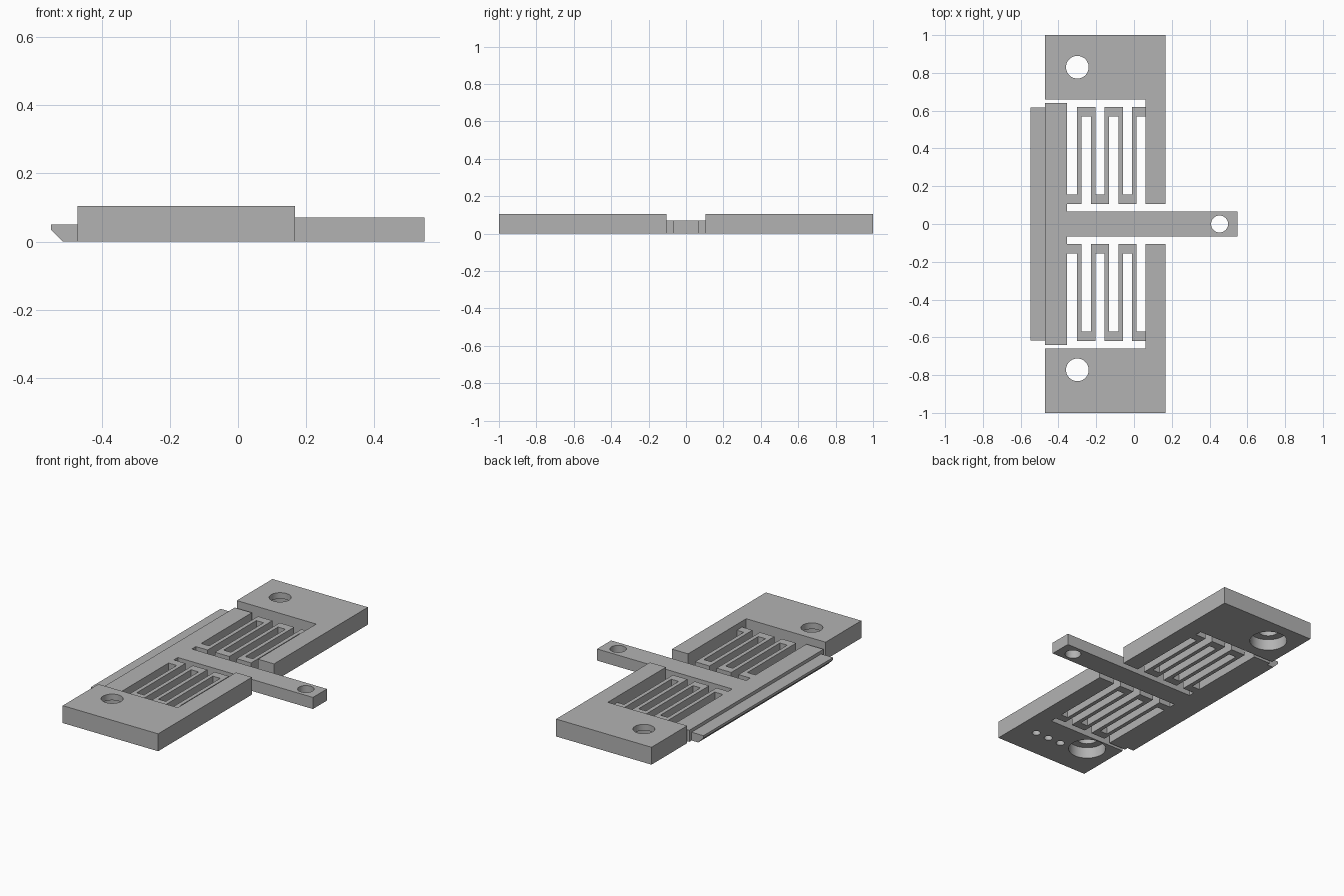
import bpy
import bmesh
from mathutils import Matrix

if "Cube" in bpy.data.objects:
    bpy.data.objects.remove(bpy.data.objects["Cube"], do_unlink=True)

grey = bpy.data.materials.new("plain_grey")
grey.use_nodes = True
grey.diffuse_color = (0.45, 0.45, 0.45, 1)
grey.node_tree.nodes["Principled BSDF"].inputs["Base Color"].default_value = grey.diffuse_color

FRAME_H, SLIDE_H = 0.105, 0.07
EDGE_X, ARM_X = -0.355, 0.06      # slider inner edge, frame arm inner edge


def prism(name, outline, vector, place):
    """Extrude a closed 2D outline; place maps its points into 3D."""
    bm = bmesh.new()
    face = bm.faces.new([bm.verts.new(place(a, b)) for a, b in outline])
    top = bmesh.ops.extrude_face_region(bm, geom=[face])
    verts = [v for v in top["geom"] if isinstance(v, bmesh.types.BMVert)]
    bmesh.ops.translate(bm, verts=verts, vec=vector)
    bmesh.ops.recalc_face_normals(bm, faces=bm.faces)
    return finish(name, bm)


def finish(name, bm):
    mesh = bpy.data.meshes.new(name)
    bm.to_mesh(mesh)
    bm.free()
    mesh.materials.append(grey)
    obj = bpy.data.objects.new(name, mesh)
    bpy.context.collection.objects.link(obj)
    return obj


def slab(name, outline, height):
    return prism(name, outline, (0, 0, height), lambda x, y: (x, y, 0))


def drill(obj, x, y, radius, top):
    """Cut a round hole from below the part up to the given height."""
    bottom = -0.05
    bm = bmesh.new()
    bmesh.ops.create_cone(bm, cap_ends=True, segments=48, radius1=radius, radius2=radius,
                          depth=top - bottom,
                          matrix=Matrix.Translation((x, y, (top + bottom) / 2)))
    cutter = finish("hole_cutter", bm)
    cutter.hide_render = True
    mod = obj.modifiers.new("hole", 'BOOLEAN')
    mod.operation, mod.solver, mod.object = 'DIFFERENCE', 'EXACT', cutter
    activate(obj)
    bpy.ops.object.modifier_apply(modifier=mod.name)
    bpy.data.objects.remove(cutter, do_unlink=True)


def activate(obj):
    bpy.ops.object.select_all(action='DESELECT')
    obj.select_set(True)
    bpy.context.view_layer.objects.active = obj


# Zigzag spring outline: upper edge out, lower edge back
low, high, turn, beam = 0.105, 0.62, 0.05, 0.024
upper, lower = [(EDGE_X, low + turn)], [(EDGE_X, low)]
for i in range(5):
    x = -0.301 + 0.0727 * i
    if i % 2 == 0:
        upper += [(x, low + turn), (x, high)]
        lower += [(x + beam, low), (x + beam, high - turn)]
    else:
        upper += [(x + beam, high), (x + beam, low + turn)]
        lower += [(x, high - turn), (x, low)]
upper.append((ARM_X, high))
lower.append((ARM_X, high - turn))
spring = upper + lower[::-1]

# L-shaped end frames with counterbored screw holes, and their springs
l_shape = [(-0.47, 1), (0.167, 1), (0.167, 0.105), (ARM_X, 0.105), (ARM_X, 0.66), (-0.47, 0.66)]
frames = []
for side, label, hole_y in ((1, "back", 0.83), (-1, "front", -0.772)):
    frame = slab(label + "_end_frame", [(x, side * y) for x, y in l_shape], FRAME_H)
    drill(frame, -0.3, hole_y, 0.105, 0.068)
    drill(frame, -0.3, hole_y, 0.06, 0.2)
    frames.append(frame)
    slab(label + "_zigzag_spring", [(x, side * y) for x, y in spring], SLIDE_H)

# Row of small blind holes under the front frame
for i in range(3):
    drill(frames[1], 0.037 - 0.089 * i, -0.82, 0.024, 0.04)

# T-shaped slider with its pull arm
half = [(-0.47, 0.64), (EDGE_X, 0.64), (EDGE_X, 0.067), (0.547, 0.067)]
slider = slab("slider_and_arm", half + [(x, -y) for x, y in half[::-1]], SLIDE_H)
drill(slider, 0.453, 0, 0.045, 0.2)

# Chamfered lip along the slider's outer edge
lip = [(-0.47, 0), (-0.514, 0), (-0.549, 0.035), (-0.549, 0.05), (-0.47, 0.05)]
prism("chamfered_lip", lip, (0, 1.236, 0), lambda x, z: (x, -0.618, z))

# Smooth hole walls, sharp edges elsewhere
for obj in frames + [slider]:
    activate(obj)
    bpy.ops.object.shade_smooth_by_angle()
